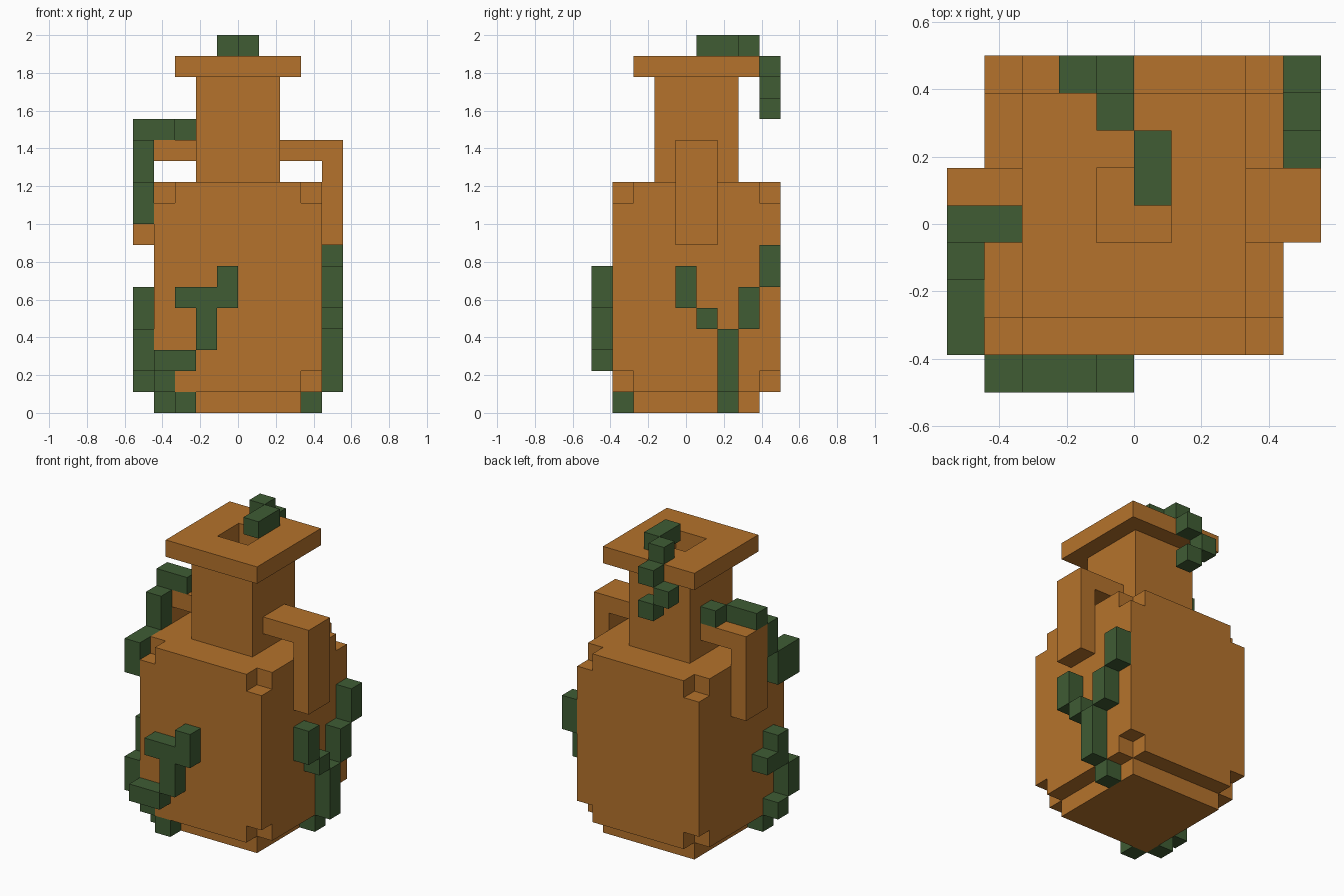
import bpy
import bmesh
from mathutils import Matrix, Vector

default = bpy.data.objects.get("Cube")
if default:
    bpy.data.objects.remove(default, do_unlink=True)

U = 1 / 9  # one block; all coordinates below are in blocks


def make_material(name, rgb):
    mat = bpy.data.materials.new(name)
    mat.use_nodes = True
    mat.diffuse_color = (*rgb, 1)
    mat.node_tree.nodes["Principled BSDF"].inputs["Base Color"].default_value = (*rgb, 1)
    return mat


CLAY = make_material("orange clay", (0.462, 0.171, 0.025))
LEAF = make_material("vine green", (0.050, 0.107, 0.034))


def finish(name, bm, mat):
    bmesh.ops.scale(bm, vec=(U, U, U), verts=bm.verts)
    bmesh.ops.recalc_face_normals(bm, faces=bm.faces)
    mesh = bpy.data.meshes.new(name)
    bm.to_mesh(mesh)
    bm.free()
    if mat:
        mesh.materials.append(mat)
    obj = bpy.data.objects.new(name, mesh)
    bpy.context.collection.objects.link(obj)
    return obj


def boxes(name, spans, mat):
    """One object from boxes given as (x0, x1, y0, y1, z0, z1)."""
    bm = bmesh.new()
    for x0, x1, y0, y1, z0, z1 in spans:
        centre = Vector((x0 + x1, y0 + y1, z0 + z1)) / 2
        size = Matrix.Diagonal((x1 - x0, y1 - y0, z1 - z0, 1))
        bmesh.ops.create_cube(bm, size=1, matrix=Matrix.Translation(centre) @ size)
    return finish(name, bm, mat)


def cut(obj, spans):
    """Subtract boxes from an object and discard the cutter."""
    cutter = boxes("cutter", spans, None)
    cutter.hide_render = True
    mod = obj.modifiers.new("cut", "BOOLEAN")
    mod.operation, mod.solver, mod.object = "DIFFERENCE", "EXACT", cutter
    bpy.context.view_layer.objects.active = obj
    bpy.ops.object.modifier_apply(modifier=mod.name)
    bpy.data.objects.remove(cutter, do_unlink=True)


# Foot and body, the body with all eight corner blocks notched out
boxes("foot", [(-3, 3, -2.5, 3.5, 0, 1)], CLAY)
body = boxes("body", [(-4, 4, -3.5, 4.5, 1, 11)], CLAY)
cut(body, [(*x, *y, *z) for x in ((-5, -3), (3, 5))
           for y in ((-5, -2.5), (3.5, 6)) for z in ((0, 2), (10, 12))])

# Hollow neck and rim
hole = [(-1, 1, -0.5, 1.5, 10, 18)]
cut(boxes("neck", [(-2, 2, -1.5, 2.5, 11, 16)], CLAY), hole)
cut(boxes("rim", [(-3, 3, -2.5, 3.5, 16, 17)], CLAY), hole)

# Bent handles, an L profile extruded along y
profile = [(2, 12), (4, 12), (4, 8), (5, 8), (5, 13), (2, 13)]
for name, side in (("left_handle", 1), ("right_handle", -1)):
    bm = bmesh.new()
    face = bm.faces.new([bm.verts.new((side * x, -0.5, z)) for x, z in profile])
    ext = bmesh.ops.extrude_face_region(bm, geom=[face])["geom"]
    bmesh.ops.translate(bm, vec=(0, 2, 0),
                        verts=[v for v in ext if isinstance(v, bmesh.types.BMVert)])
    finish(name, bm, CLAY)

# Vine creeping out of the mouth and down the back of the neck
boxes("mouth_vine", [
    (0, 1, 0.5, 2.5, 17, 18),
    (-1, 0, 2.5, 3.5, 17, 18),
    (-1, 0, 3.5, 4.5, 16, 17),
    (-2, -1, 3.5, 4.5, 15, 16),
    (-1, 0, 3.5, 4.5, 14, 15),
], LEAF)

# Vine over the right handle
boxes("handle_vine", [
    (-3, -2, 0.5, 1.5, 13, 14),
    (-5, -3, -0.5, 0.5, 13, 14),
    (-5, -4, -1.5, -0.5, 11, 13),
    (-5, -4, -3.5, -1.5, 9, 11),
], LEAF)

# Vine on the front
boxes("front_vine", [
    (-3, -2, -3.5, -2.5, 0, 1),
    (-4, -3, -3.5, -2.5, 1, 2),
    (-4, -2, -4.5, -3.5, 2, 3),
    (-2, -1, -4.5, -3.5, 3, 5),
    (-3, 0, -4.5, -3.5, 5, 6),
    (-1, 0, -4.5, -3.5, 6, 7),
], LEAF)

# Vine on the right side
boxes("right_vine", [
    (-4, -3, -2.5, -1.5, 0, 1),
    (-5, -4, -2.5, -1.5, 1, 2),
    (-5, -4, -3.5, -2.5, 2, 4),
    (-5, -4, -2.5, -1.5, 4, 6),
    (-5, -4, -1.5, -0.5, 4, 5),
], LEAF)

# Forked vine on the left side
boxes("left_vine", [
    (3, 4, 1.5, 2.5, 0, 1),
    (4, 5, 1.5, 2.5, 1, 4),
    (4, 5, 0.5, 1.5, 4, 5),
    (4, 5, -0.5, 0.5, 5, 7),
    (4, 5, 2.5, 3.5, 4, 6),
    (4, 5, 3.5, 4.5, 6, 8),
], LEAF)
